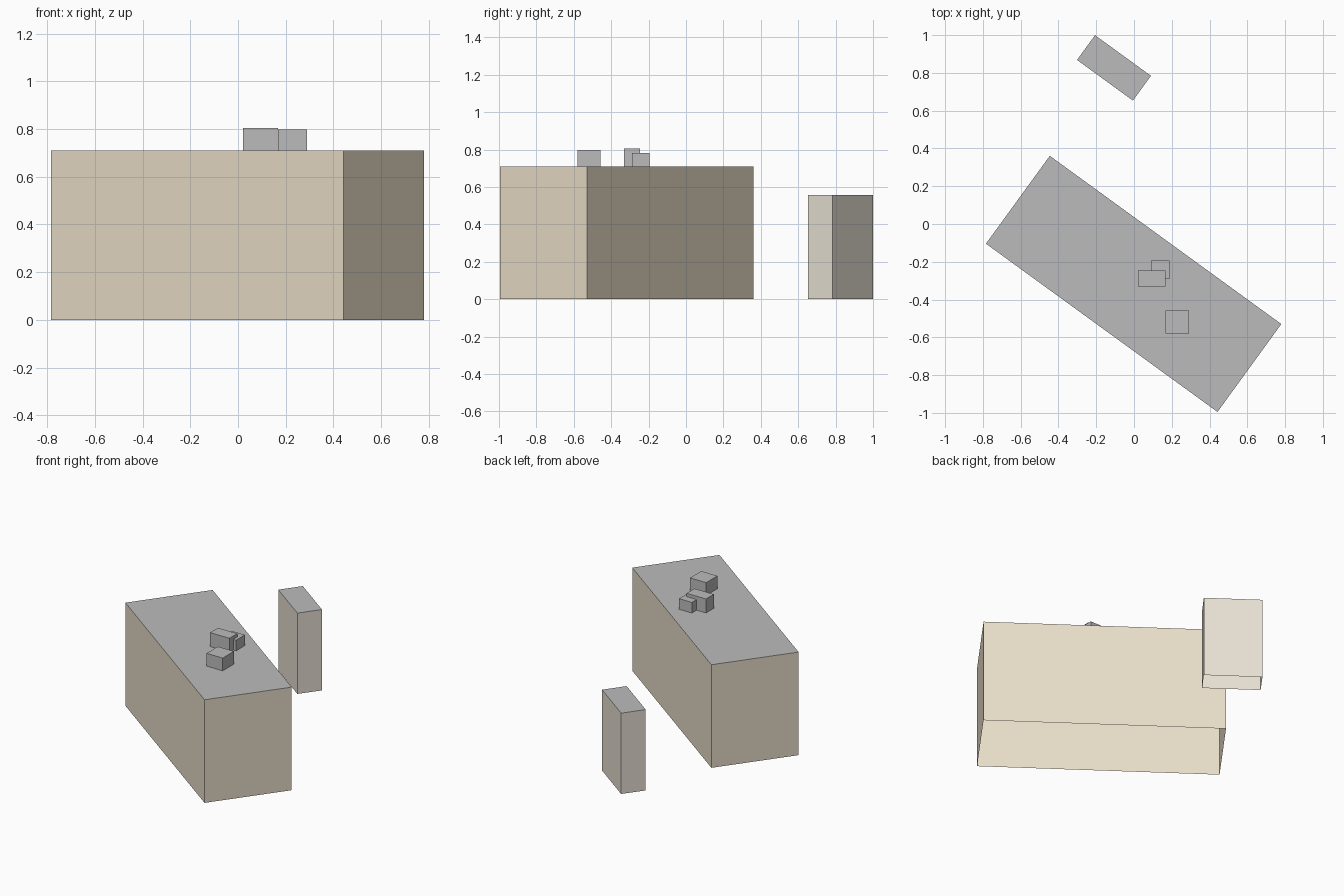
import bpy, bmesh
from math import radians
from mathutils import Matrix

if "Cube" in bpy.data.objects:
    bpy.data.objects.remove(bpy.data.objects["Cube"])

TURN = radians(-36)
DESK_H = 0.709


def make_material(name, color):
    mat = bpy.data.materials.new(name)
    mat.diffuse_color = (*color, 1)
    mat.use_nodes = True
    mat.node_tree.nodes["Principled BSDF"].inputs["Base Color"].default_value = mat.diffuse_color
    return mat


def finish(bm, name, *mats):
    mesh = bpy.data.meshes.new(name)
    bm.to_mesh(mesh)
    bm.free()
    obj = bpy.data.objects.new(name, mesh)
    bpy.context.collection.objects.link(obj)
    for mat in mats:
        mesh.materials.append(mat)


def open_box(center, size, turn=0):
    # Box without its hidden underside
    bm = bmesh.new()
    bmesh.ops.create_cube(bm, size=1, matrix=Matrix.Translation(center)
                          @ Matrix.Rotation(turn, 4, 'Z')
                          @ Matrix.Diagonal((*size, 1)))
    bm.normal_update()
    under = [f for f in bm.faces if f.normal.z < -0.9]
    bmesh.ops.delete(bm, geom=under, context='FACES')
    return bm


grey = make_material("dark_grey", (0.5, 0.5, 0.5))


def cabinet(name, x, y, size, mat):
    # Coloured sides with a grey top
    bm = open_box((x, y, size[2] / 2), size, TURN)
    for face in bm.faces:
        face.material_index = int(face.normal.z > 0.9)
    finish(bm, name, mat, grey)


# Large counter and the small upright block behind it
cabinet("counter", -0.002, -0.317, (1.515, 0.575, DESK_H),
        make_material("beige", (0.825, 0.736, 0.59)))
cabinet("upright_block", -0.106, 0.8265, (0.366, 0.162, 0.556),
        make_material("pale_beige", (0.812, 0.758, 0.663)))

# Small grey boxes on the counter: x range, y range, top height
items = {
    "wide_box": (0.02, 0.167, -0.331, -0.246, 0.805),
    "low_box": (0.091, 0.189, -0.290, -0.194, 0.782),
    "front_box": (0.167, 0.29, -0.58, -0.458, 0.797),
}
for name, (x0, x1, y0, y1, top) in items.items():
    finish(open_box(((x0 + x1) / 2, (y0 + y1) / 2, (DESK_H + top) / 2),
                    (x1 - x0, y1 - y0, top - DESK_H)), name, grey)
